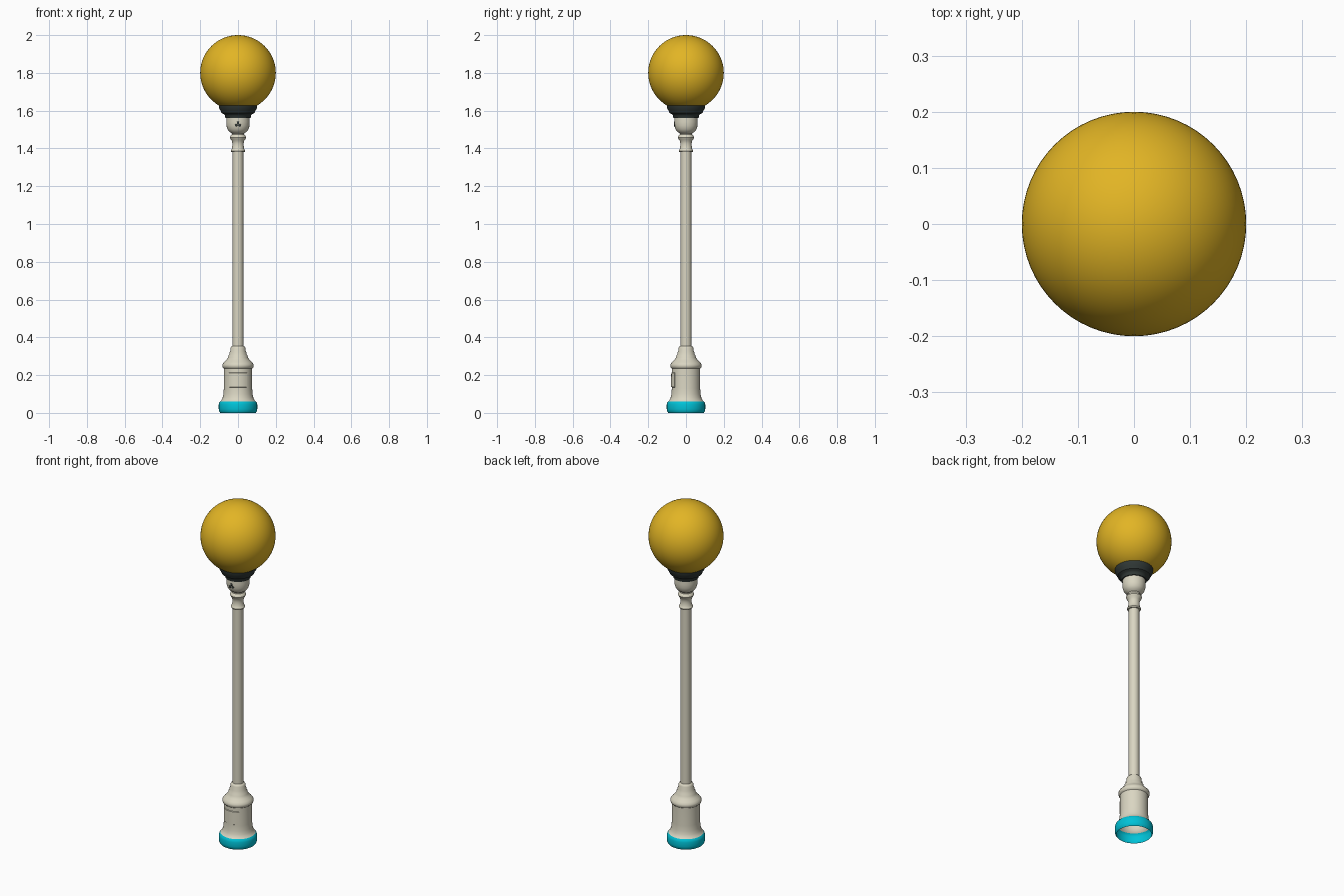
import bpy, bmesh, math

if "Cube" in bpy.data.objects:
    bpy.data.objects.remove(bpy.data.objects["Cube"])


def material(name, rgb):
    m = bpy.data.materials.new(name)
    m.diffuse_color = (*rgb, 1)
    m.use_nodes = True
    m.node_tree.nodes["Principled BSDF"].inputs["Base Color"].default_value = m.diffuse_color
    return m


CREAM = material("cream paint", (0.70, 0.67, 0.54))
CYAN = material("cyan paint", (0.0, 0.54, 0.68))
DARK = material("dark grey", (0.030, 0.040, 0.037))
YELLOW = material("yellow glass", (0.76, 0.46, 0.018))


def finish(name, bm, mat, angle=40):
    bmesh.ops.recalc_face_normals(bm, faces=bm.faces)
    me = bpy.data.meshes.new(name)
    bm.to_mesh(me)
    bm.free()
    me.materials.append(mat)
    ob = bpy.data.objects.new(name, me)
    bpy.context.collection.objects.link(ob)
    bpy.ops.object.select_all(action='DESELECT')
    ob.select_set(True)
    bpy.context.view_layer.objects.active = ob
    bpy.ops.object.shade_smooth_by_angle(angle=math.radians(angle))
    return ob


def lathe(name, profile, mat, n=64):
    """Spin (radius, height) points around the z axis."""
    bm = bmesh.new()
    rings = [[bm.verts.new((r * math.cos(2 * math.pi * i / n),
                            r * math.sin(2 * math.pi * i / n), z))
              for i in range(n)] for r, z in profile]
    for a, b in zip(rings, rings[1:]):
        for i in range(n):
            j = (i + 1) % n
            bm.faces.new((a[i], a[j], b[j], b[i]))
    return finish(name, bm, mat)


# Base band, open underneath
lathe("base_band", [(0.094, 0), (0.1, 0.008), (0.102, 0.02), (0.102, 0.045),
                    (0.099, 0.055), (0.094, 0.061)], CYAN)

# Hollow pedestal with stepped shoulder
lathe("pedestal", [(0.094, 0.061), (0.087, 0.068), (0.081, 0.082), (0.077, 0.1),
                   (0.075, 0.13), (0.075, 0.235), (0.081, 0.24), (0.083, 0.249),
                   (0.082, 0.258), (0.074, 0.268), (0.062, 0.28), (0.053, 0.292),
                   (0.051, 0.303), (0.046, 0.309), (0.045, 0.32), (0.041, 0.328),
                   (0.040, 0.342), (0.036, 0.350), (0.029, 0.354)], CREAM)

# Slender shaft
lathe("shaft", [(0.029, 0.354), (0.028, 1.38)], CREAM)

# Turned neck with two rings and a cup
lathe("neck", [(0.028, 1.38), (0.035, 1.381), (0.038, 1.387), (0.035, 1.394),
               (0.031, 1.40), (0.030, 1.425), (0.032, 1.44), (0.039, 1.449),
               (0.043, 1.458), (0.040, 1.467), (0.033, 1.473), (0.033, 1.48),
               (0.046, 1.488), (0.056, 1.502), (0.061, 1.52), (0.062, 1.54),
               (0.061, 1.562)], CREAM)

# Dark collar holding the globe
lathe("globe_collar", [(0.055, 1.56), (0.067, 1.56), (0.069, 1.575), (0.075, 1.581),
                       (0.087, 1.587), (0.092, 1.6), (0.100, 1.612),
                       (0.102, 1.628), (0.095, 1.63)], DARK)

# Globe
bm = bmesh.new()
bmesh.ops.create_uvsphere(bm, u_segments=64, v_segments=40, radius=0.2)
bmesh.ops.translate(bm, verts=bm.verts, vec=(0, 0, 1.8))
finish("globe", bm, YELLOW, 60)

# Curved access door on the front of the pedestal
bm = bmesh.new()
cols = []
for i in range(13):
    a = math.radians(-90 - 38 + 76 * i / 12)
    cols.append([bm.verts.new((r * math.cos(a), r * math.sin(a), z))
                 for r, z in ((0.074, 0.135), (0.079, 0.138), (0.078, 0.212), (0.074, 0.215))])
for a, b in zip(cols, cols[1:]):
    for k in range(3):
        bm.faces.new((a[k], b[k], b[k + 1], a[k + 1]))
for c in (cols[0], cols[-1]):
    bm.faces.new(c)
finish("access_door", bm, CREAM)

# Small dark three-lobed fitting on the front of the cup
bm = bmesh.new()
for x, z in ((-0.009, 1.523), (0.009, 1.523), (0, 1.537)):
    s = bmesh.ops.create_uvsphere(bm, u_segments=12, v_segments=8, radius=0.007)
    for v in s["verts"]:
        v.co.y *= 0.5
        v.co.x += x
        v.co.y -= 0.061
        v.co.z += z
finish("cup_fitting", bm, DARK)
